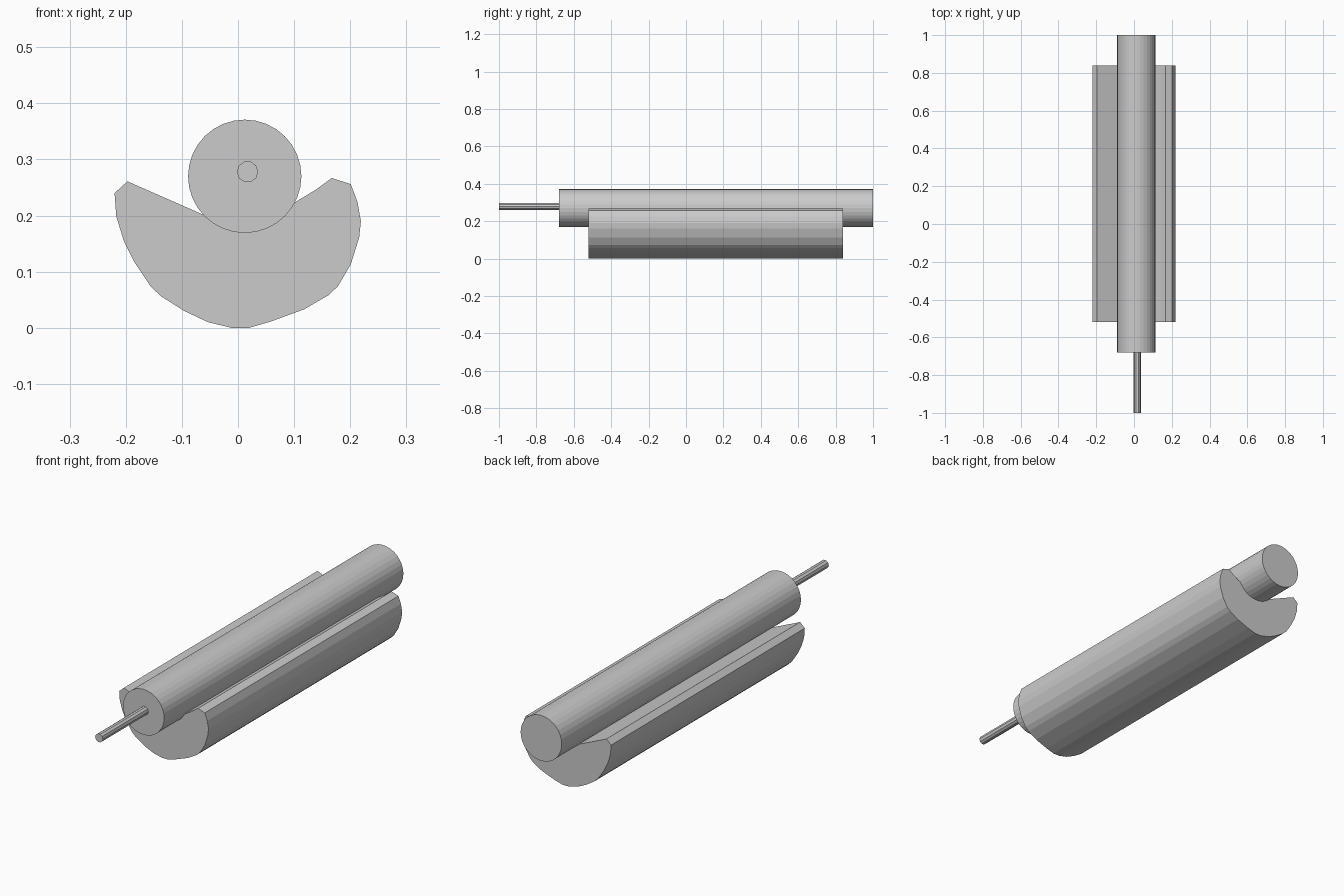
import bpy, bmesh, math

if "Cube" in bpy.data.objects:
    bpy.data.objects.remove(bpy.data.objects["Cube"])


def extrude_profile(name, pts, y0, y1):
    """Solid prism from an x,z outline, running along y."""
    bm = bmesh.new()
    face = bm.faces.new([bm.verts.new((x, y0, z)) for x, z in pts])
    ext = bmesh.ops.extrude_face_region(bm, geom=[face])
    moved = [g for g in ext["geom"] if isinstance(g, bmesh.types.BMVert)]
    bmesh.ops.translate(bm, verts=moved, vec=(0, y1 - y0, 0))
    bmesh.ops.recalc_face_normals(bm, faces=bm.faces)
    mesh = bpy.data.meshes.new(name)
    bm.to_mesh(mesh)
    bm.free()
    obj = bpy.data.objects.new(name, mesh)
    bpy.context.collection.objects.link(obj)
    return obj


def circle(cx, cz, r, sides):
    return [(cx + r * math.cos(2 * math.pi * i / sides),
             cz + r * math.sin(2 * math.pi * i / sides)) for i in range(sides)]


# Crescent-shaped cradle, with a V-shaped top that the roller sinks into
cradle_outline = [
    (-0.197, 0.261), (-0.220, 0.240), (-0.217, 0.199), (-0.204, 0.156),
    (-0.186, 0.119), (-0.156, 0.074), (-0.137, 0.056), (-0.094, 0.029),
    (-0.053, 0.010), (-0.012, 0.0), (0.020, 0.0), (0.058, 0.011),
    (0.118, 0.033), (0.161, 0.058), (0.178, 0.074), (0.201, 0.113),
    (0.216, 0.161), (0.219, 0.190), (0.213, 0.224), (0.201, 0.256),
    (0.167, 0.267), (0.140, 0.247), (0.102, 0.224), (0.013, 0.170),
    (-0.056, 0.199),
]
extrude_profile("cradle", cradle_outline, -0.52, 0.84)

# Main roller and the thin rod at its front end
extrude_profile("roller", circle(0.012, 0.27, 0.101, 32), -0.68, 1.0)
extrude_profile("rod", circle(0.017, 0.278, 0.019, 10), -1.0, -0.68)
